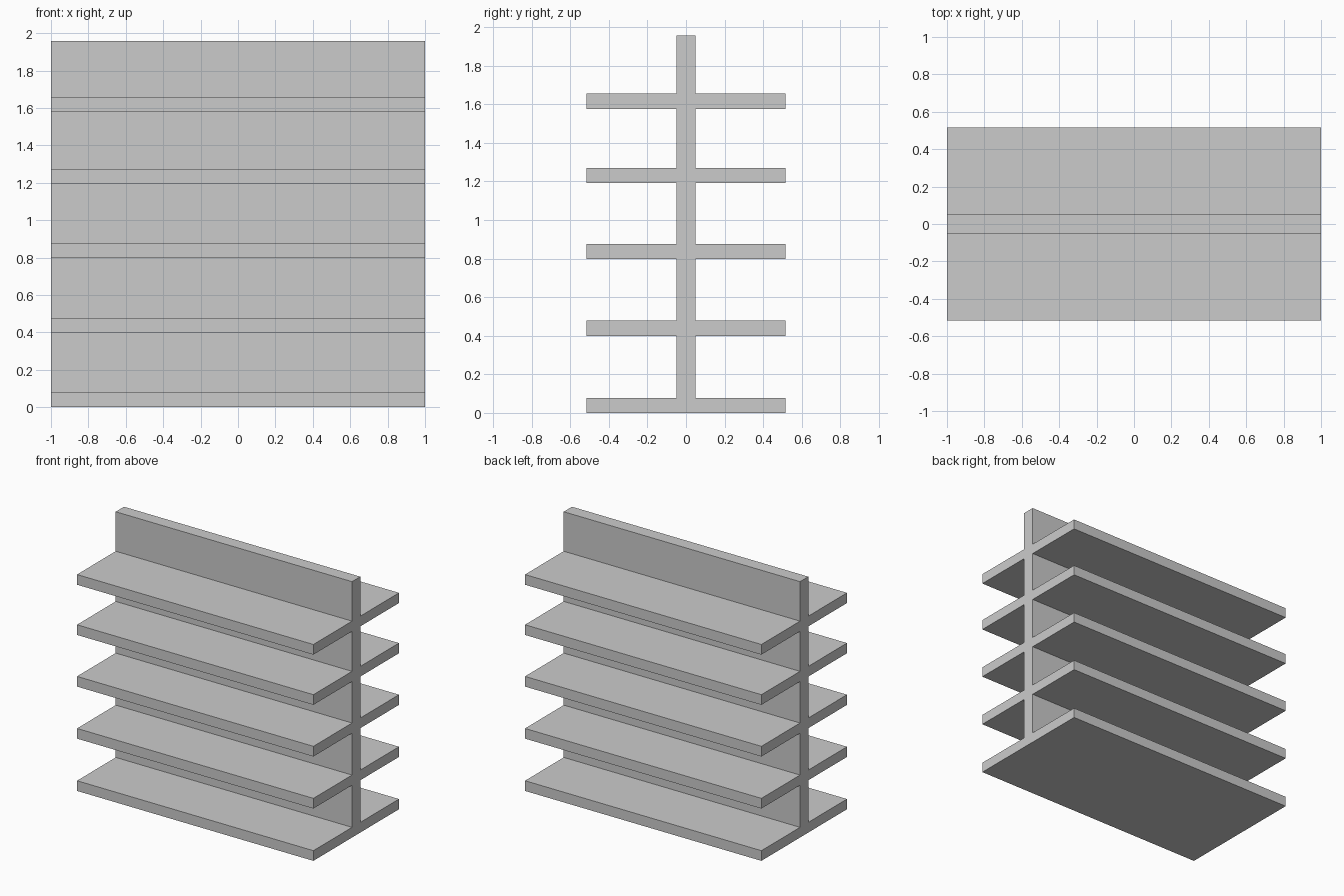
import bpy

if "Cube" in bpy.data.objects:
    bpy.data.objects.remove(bpy.data.objects["Cube"])

LENGTH = 2.0
HEIGHT = 1.957
PANEL_HALF = 0.05      # half thickness of the central panel
SHELF_REACH = 0.517    # distance from centre to shelf edge
SHELF_THICK = 0.078


def box(name, y0, y1, z0, z1):
    bpy.ops.mesh.primitive_cube_add(size=1, location=(0, (y0 + y1) / 2, (z0 + z1) / 2))
    obj = bpy.context.object
    obj.name = name
    obj.scale = (LENGTH, y1 - y0, z1 - z0)
    bpy.ops.object.transform_apply(location=True, rotation=False, scale=True)
    return obj


# Central upright panel
box("back_panel", -PANEL_HALF, PANEL_HALF, 0, HEIGHT)

# Five shelves on each side of the panel
for i, z in enumerate((0, 0.4, 0.798, 1.193, 1.577), 1):
    box(f"front_shelf_{i}", -SHELF_REACH, -PANEL_HALF, z, z + SHELF_THICK)
    box(f"rear_shelf_{i}", PANEL_HALF, SHELF_REACH, z, z + SHELF_THICK)
